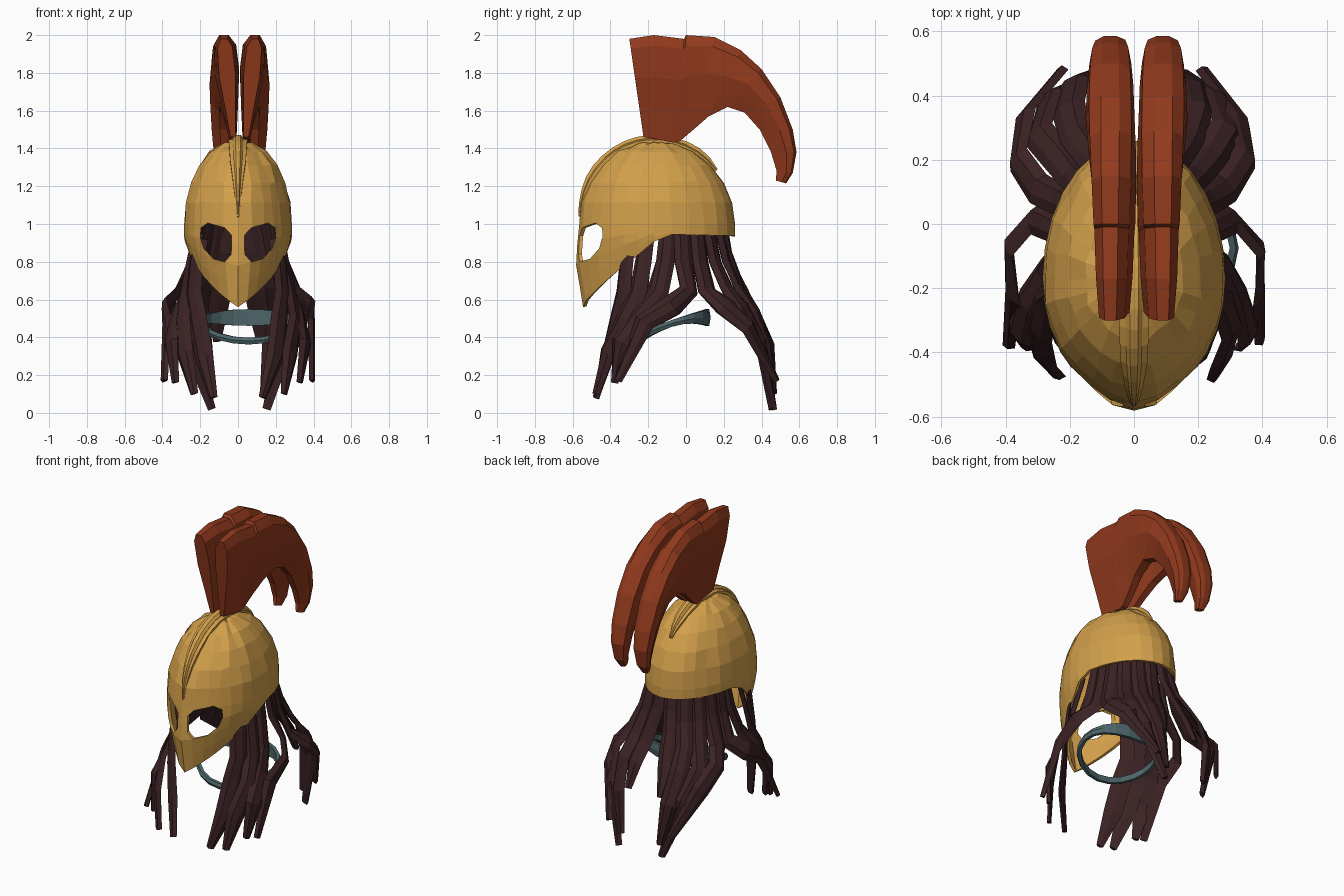
import bpy, bmesh, random
from math import sin, cos, radians, pi
from mathutils import Vector

random.seed(4)
cube = bpy.data.objects.get("Cube")
if cube:
    bpy.data.objects.remove(cube, do_unlink=True)


def material(name, rgb):
    mat = bpy.data.materials.new(name)
    mat.use_nodes = True
    mat.diffuse_color = (*rgb, 1)
    bsdf = next(n for n in mat.node_tree.nodes if n.type == 'BSDF_PRINCIPLED')
    bsdf.inputs["Base Color"].default_value = (*rgb, 1)
    return mat


GOLD = material("gold metal", (0.65, 0.35, 0.07))
RED = material("rust red plume", (0.285, 0.042, 0.012))
DARK = material("dark brown hair", (0.044, 0.016, 0.018))
TEAL = material("grey teal strap", (0.075, 0.13, 0.14))


def finish(name, bm, mat):
    bmesh.ops.recalc_face_normals(bm, faces=bm.faces)
    mesh = bpy.data.meshes.new(name)
    bm.to_mesh(mesh)
    bm.free()
    mesh.materials.append(mat)
    obj = bpy.data.objects.new(name, mesh)
    bpy.context.collection.objects.link(obj)
    return obj


def loft(bm, rings, loop=False):
    """Skin a list of equal closed rings, capping the ends unless looped."""
    rows = [[bm.verts.new(p) for p in ring] for ring in rings]
    n = len(rows[0])
    pairs = list(zip(rows, rows[1:]))
    if loop:
        pairs.append((rows[-1], rows[0]))
    for a, b in pairs:
        for i in range(n):
            j = (i + 1) % n
            bm.faces.new((a[i], a[j], b[j], b[i]))
    if not loop:
        bm.faces.new(rows[0])
        bm.faces.new(rows[-1])


def interp(table, x):
    """Piecewise linear lookup."""
    if x <= table[0][0]:
        return table[0][1]
    for (x0, y0), (x1, y1) in zip(table, table[1:]):
        if x <= x1:
            return y0 + (y1 - y0) * (x - x0) / (x1 - x0)
    return table[-1][1]


# ---- helmet shell ----
BROW, DOME, MID_Y = 1.0, 0.44, -0.17
RIM = [(0, .56), (15, .6), (30, .645), (45, .695), (60, .755), (75, .825),
       (87, .89), (97, .945), (180, .935)]
FRONT = [(.57, .34), (.8, .38), (1, .36)]


def shell_point(deg, z, rise=0):
    """Point on the shell; deg runs around from the face, rise tilts up over the dome."""
    a = radians(deg)
    s = cos(rise)
    front = cos(a) > 0
    width = 0.285 * (1 - 1.05 * max(0, 0.92 - z)) * s ** 0.9
    depth = s * (interp(FRONT, z) if front else 0.43)
    nose = 0.035 * s * max(0, cos(a)) ** 14
    x = abs(sin(a)) ** (0.88 if front else 1) * (1 if sin(a) > 0 else -1)
    return Vector((width * x, MID_Y - depth * cos(a) - nose, z + DOME * sin(rise)))


COLS, LOW, HIGH = 28, 4, 6
bm = bmesh.new()
rows = []
for r in range(LOW + HIGH):
    row = []
    for c in range(COLS):
        deg = 360 * c / COLS
        rim = interp(RIM, min(deg, 360 - deg))
        if r < LOW:
            p = shell_point(deg, rim + (BROW - rim) * r / LOW)
        else:
            p = shell_point(deg, BROW, (r - LOW) / HIGH * pi / 2)
        if r > LOW:
            p += Vector([random.uniform(-.006, .006) for _ in range(3)])
        row.append(bm.verts.new(p))
    rows.append(row)
top = bm.verts.new((0, MID_Y, BROW + DOME))
for c in range(COLS):
    d = (c + 1) % COLS
    for low, high in zip(rows, rows[1:]):
        bm.faces.new((low[c], low[d], high[d], high[c]))
    bm.faces.new((rows[-1][c], rows[-1][d], top))
helmet = finish("helmet_shell", bm, GOLD)

# ---- eye openings ----
EYE = [(.2, .93), (.195, .98), (.16, 1.005), (.07, .98), (.034, .94),
       (.036, .84), (.07, .8), (.13, .815), (.18, .87)]
bm = bmesh.new()
for side in (-1, 1):
    loft(bm, [[(side * x, y, z) for x, z in EYE] for y in (-0.8, -0.25)])
cutter = finish("eye_cutter", bm, GOLD)
cutter.hide_render = True

wall = helmet.modifiers.new("wall", 'SOLIDIFY')
wall.thickness = 0.018
wall.offset = -1
cut = helmet.modifiers.new("eyes", 'BOOLEAN')
cut.operation = 'DIFFERENCE'
cut.solver = 'EXACT'
cut.object = cutter
bpy.context.view_layer.update()
baked = bpy.data.meshes.new_from_object(helmet.evaluated_get(bpy.context.evaluated_depsgraph_get()))
helmet.modifiers.clear()
helmet.data = baked
bpy.data.objects.remove(cutter, do_unlink=True)

# ---- raised ridge over the crown, wide low step and narrow high step ----
HALF = [(5, .006), (25, .022), (50, .042), (90, .052), (120, .038), (140, .01)]
bm = bmesh.new()
for scale, lift in ((1, 0.014), (0.55, 0.032)):
    rings = []
    for t in range(5, 141, 9):
        rise = radians(min(t, 180 - t))
        p = shell_point(0 if t <= 90 else 180, BROW, rise)
        out = Vector((0, -cos(radians(t)), sin(radians(t))))
        w = interp(HALF, t) * scale
        h = lift * min(1, w / scale / 0.03)
        rings.append([p + out * k + Vector((x, 0, 0)) for x, k in
                      ((-w, -.03), (-w, h * .5), (-w * .5, h), (w * .5, h), (w, h * .5), (w, -.03))])
    loft(bm, rings)
finish("crown_ridge", bm, GOLD)

# ---- twin plumes: (outer y, outer z, inner y, inner z, width, root pinch) ----
PLUME = [(-.3, 1.98, -.225, 1.46, .65, 1), (-.17, 2, -.14, 1.445, .8, 1), (-.01, 1.98, -.06, 1.43, .88, 1),
         (0, 2, -.03, 1.44, .92, 1), (.15, 1.99, .04, 1.5, 1, .8), (.29, 1.92, .12, 1.57, 1.05, .4),
         (.4, 1.82, .22, 1.62, 1.05, 0), (.5, 1.67, .31, 1.59, 1, 0), (.565, 1.5, .39, 1.5, .9, 0),
         (.585, 1.38, .45, 1.38, .75, 0), (.565, 1.27, .48, 1.28, .55, 0), (.53, 1.215, .475, 1.23, .3, 0)]
SECTION = [(0, -.025), (.3, -.05), (.65, -.07), (.92, -.06), (1, -.025),
           (1, .03), (.9, .065), (.6, .075), (.3, .05), (0, .025)]
for side, name in ((-1, "right_plume"), (1, "left_plume")):
    bm = bmesh.new()
    rings = []
    for oy, oz, iy, iz, w, pinch in PLUME:
        ring = []
        for f, x in SECTION:
            # the root draws in towards the crown and gets thinner
            root = pinch * (1 - f)
            px = 0.08 - 0.045 * root + x * w * (1 - 0.2 * root)
            ring.append((side * px + 0.008, iy + (oy - iy) * f, iz + (oz - iz) * f))
        rings.append(ring)
    loft(bm, rings)
    finish(name, bm, RED)


# ---- hanging locks of hair ----
def lock(bm, path, width):
    rings = []
    for i, p in enumerate(path):
        along = path[min(i + 1, len(path) - 1)] - path[max(i - 1, 0)]
        out = Vector((p.x, p.y + 0.08, 0)).normalized()
        across = along.cross(out).normalized()
        out = across.cross(along).normalized()
        w = width * (0.85, 0.9, 0.95, 1.05, 1, 0.4)[i] / 2
        rings.append([p + across * w * u + out * v * 0.016 for u, v in
                      ((-1, -.6), (-.45, .7), (.4, 1), (1, -.3), (0, -.8))])
    loft(bm, rings)


# (start, ..., tip) on the left side, all tucked inside the rim
LOCKS = {
    "temple": ((.2, -.3, .92), (.225, -.32, .8), (.235, -.34, .64), (.22, -.37, .5), (.19, -.42, .3), (.14, -.48, .08)),
    "cheek": ((.215, -.21, .95), (.25, -.23, .8), (.28, -.25, .64), (.3, -.33, .5), (.28, -.41, .32), (.24, -.48, .1)),
    "jaw": ((.215, -.09, 1), (.25, -.11, .8), (.285, -.15, .64), (.34, -.24, .52), (.36, -.34, .38), (.33, -.39, .16)),
    "ear": ((.21, -.02, 1), (.25, -.01, .8), (.32, .01, .65), (.385, -.07, .57), (.385, -.22, .48), (.39, -.37, .17)),
    "side_back": ((.195, .06, 1), (.24, .08, .8), (.3, .11, .65), (.36, .2, .57), (.335, .34, .46), (.22, .47, .17)),
    "rear_outer": ((.16, .12, 1), (.2, .16, .8), (.25, .21, .67), (.3, .29, .56), (.26, .4, .38), (.15, .46, .02)),
    "rear_inner": ((.11, .17, 1), (.14, .22, .8), (.18, .28, .67), (.2, .36, .54), (.18, .44, .36), (.13, .47, .1)),
    "nape": ((.04, .2, 1), (.05, .225, .85), (.07, .26, .73), (.1, .31, .64), (.12, .37, .53), (.12, .42, .38)),
}
for label, points in LOCKS.items():
    for side, word in ((-1, "right"), (1, "left")):
        bm = bmesh.new()
        path = [Vector((side * x, y, z)) for x, y, z in points]
        for p in path[2:]:
            p += Vector([random.uniform(-.01, .01) for _ in range(2)] + [0])
        lock(bm, path, 0.11)
        finish(f"{word}_{label}_lock", bm, DARK)

# ---- chin strap: sagging ring, taller at the back ----
bm = bmesh.new()
rings = []
for i in range(20):
    a = 2 * pi * i / 20
    out = Vector((sin(a), -cos(a), 0))
    sag = ((1 + cos(a)) / 2) ** 2
    p = Vector((0.055 + 0.255 * sin(a), -0.075 - 0.19 * cos(a), 0.505 - 0.125 * sag))
    h = 0.018 + 0.026 * max(0, -cos(a)) ** 2
    rings.append([p + out * u + Vector((0, 0, v * h)) for u, v in
                  ((-.012, -1), (.008, -1), (.016, 0), (.008, 1), (-.012, 1))])
loft(bm, rings, loop=True)
finish("chin_strap", bm, TEAL)
